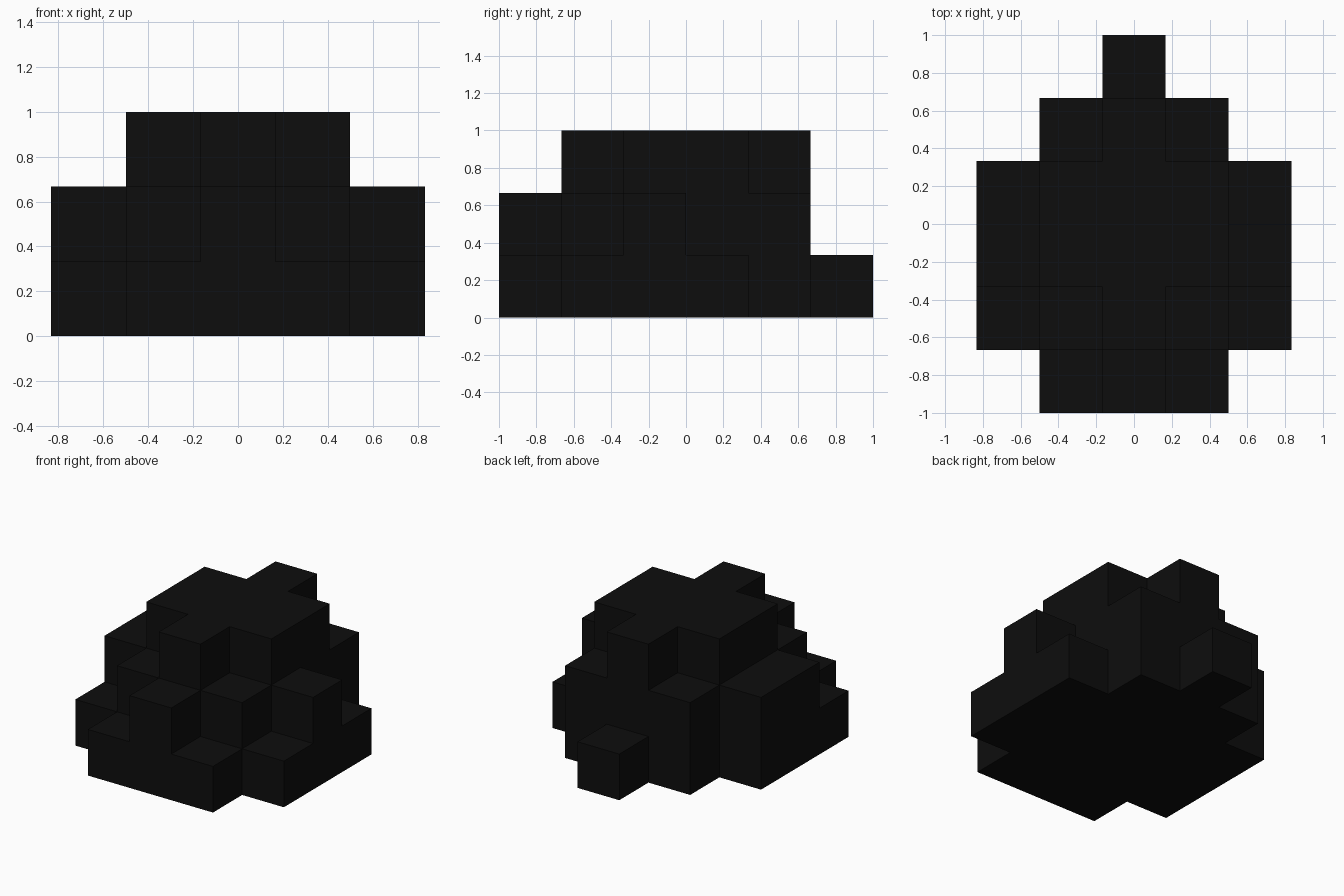
import bpy
import bmesh
from mathutils import Vector

cube = bpy.data.objects.get("Cube")
if cube:
    bpy.data.objects.remove(cube, do_unlink=True)

STEP = 1 / 3          # edge length of one block
# Block heights: rows run front to back, columns run from -x to +x
HEIGHTS = [
    (0, 1, 2, 1, 0),
    (1, 2, 3, 2, 1),
    (2, 3, 3, 3, 2),
    (2, 3, 3, 3, 1),
    (0, 2, 3, 2, 0),
    (0, 0, 1, 0, 0),
]
ROWS, COLS = len(HEIGHTS), len(HEIGHTS[0])


def filled(i, j, k):
    return 0 <= i < COLS and 0 <= j < ROWS and 0 <= k < HEIGHTS[j][i]


# Near-black stone colour
stone = bpy.data.materials.new("near_black_stone")
stone.use_nodes = True
colour = (0.0042, 0.0042, 0.0042, 1)
stone.diffuse_color = colour
bsdf = next(n for n in stone.node_tree.nodes if n.type == 'BSDF_PRINCIPLED')
bsdf.inputs["Base Color"].default_value = colour

# Stepped mound: only the exposed block sides become faces
bm = bmesh.new()
origin = Vector((-COLS / 2, -ROWS / 2, 0))
for j in range(ROWS):
    for i in range(COLS):
        for k in range(HEIGHTS[j][i]):
            centre = Vector((i + 0.5, j + 0.5, k + 0.5)) + origin
            for axis in range(3):
                for sign in (-1, 1):
                    n = Vector((0, 0, 0))
                    n[axis] = sign
                    if filled(i + int(n.x), j + int(n.y), k + int(n.z)):
                        continue
                    u = Vector((0, 0, 0))
                    u[(axis + 1) % 3] = 0.5
                    v = n.cross(u)
                    mid = centre + n * 0.5
                    corners = (mid - u - v, mid + u - v, mid + u + v, mid - u + v)
                    bm.faces.new([bm.verts.new(c * STEP) for c in corners])
bmesh.ops.remove_doubles(bm, verts=bm.verts, dist=0.001)

mesh = bpy.data.meshes.new("stepped_mound")
bm.to_mesh(mesh)
bm.free()
mesh.materials.append(stone)
mound = bpy.data.objects.new("stepped_mound", mesh)
bpy.context.collection.objects.link(mound)
